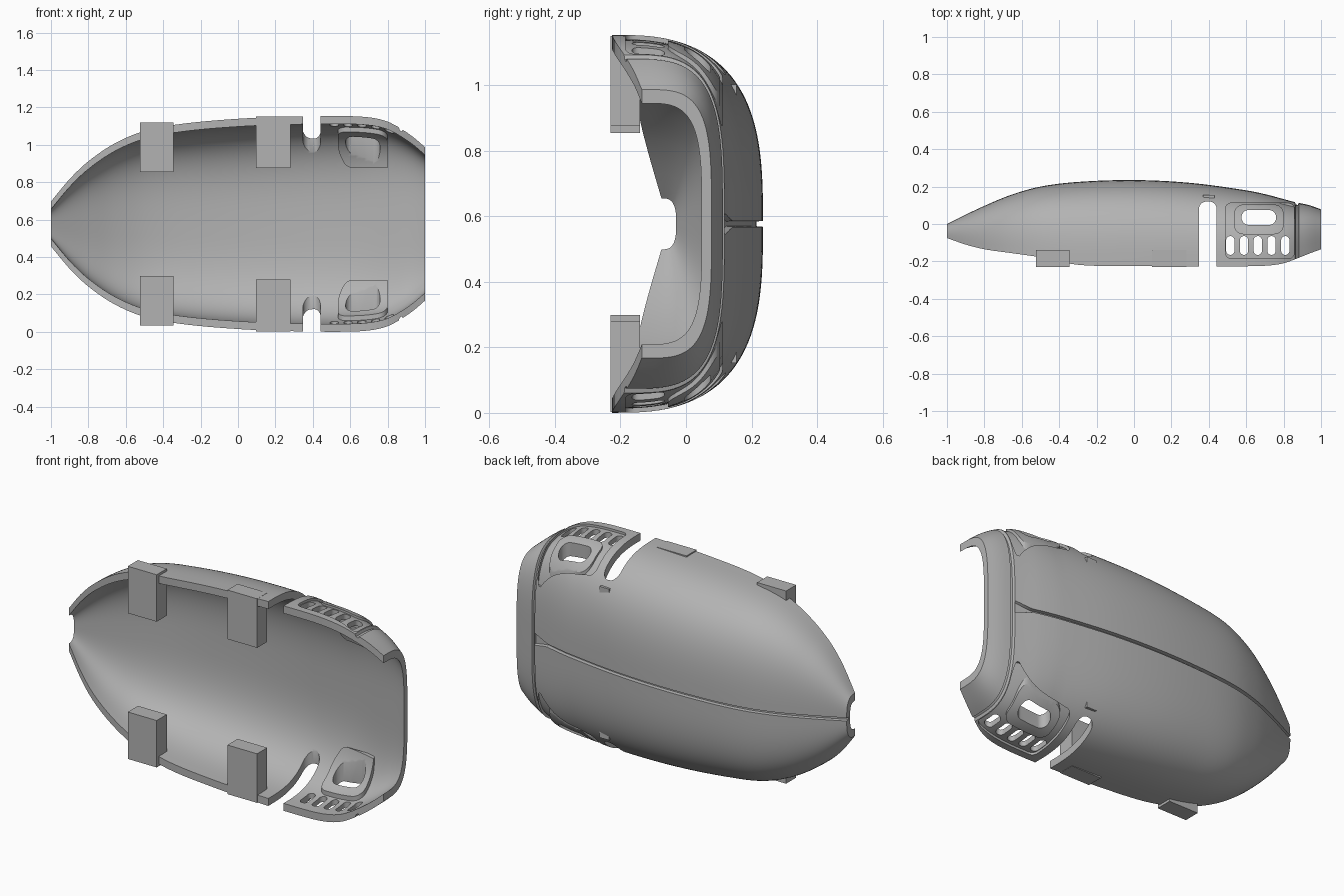
import bpy, bmesh, math

default = bpy.data.objects.get("Cube")
if default:
    bpy.data.objects.remove(default, do_unlink=True)

grey = bpy.data.materials.new("plain_grey")
grey.use_nodes = True
grey.diffuse_color = (0.45, 0.45, 0.45, 1)
grey.node_tree.nodes["Principled BSDF"].inputs["Base Color"].default_value = (0.45, 0.45, 0.45, 1)

MID = 0.577          # height of the symmetry plane
SIDE_STEPS = 64      # points around half a section

# Hull stations: position, half height, back edge, front edge
STATIONS = [
    (-1, .12, 0, -.075), (-.9, .24, .05, -.11), (-.8, .335, .097, -.135),
    (-.66, .43, .155, -.155), (-.5, .497, .2, -.178), (-.3, .535, .225, -.218),
    (0, .562, .235, -.225), (.3, .574, .22, -.226), (.6, .576, .18, -.226),
    (.72, .567, .155, -.222), (.8, .547, .133, -.21), (.87, .51, .115, -.185),
    (.94, .462, .1, -.157), (1, .41, .078, -.135),
]


def slope(i, k):
    a, b = STATIONS[max(i - 1, 0)], STATIONS[min(i + 1, len(STATIONS) - 1)]
    return (b[k] - a[k]) / (b[0] - a[0])


def hull(x):
    """Smoothly interpolated half height, back and front at x."""
    i = 0
    while i < len(STATIONS) - 2 and x > STATIONS[i + 1][0]:
        i += 1
    p, q = STATIONS[i], STATIONS[i + 1]
    w = q[0] - p[0]
    t = min(max((x - p[0]) / w, 0), 1)
    s = t * t * (3 - 2 * t)
    ease_in, ease_out = t * (1 - t) ** 2 * w, t * t * (t - 1) * w
    return [p[k] + (q[k] - p[k]) * s + ease_in * slope(i, k) + ease_out * slope(i + 1, k)
            for k in (1, 2, 3)]


def section(x, inset_z, inset_y):
    """Half superellipse, open toward the front."""
    half, back, front = hull(x)
    power = 2 / (3 + max(0, x - .6) * 2)
    pts = []
    for j in range(SIDE_STEPS + 1):
        a = math.pi * j / SIDE_STEPS
        c, s = math.cos(a), max(math.sin(a), 0)
        if j == SIDE_STEPS:
            s = 0
        z = math.copysign(abs(c) ** power, c) * (half - inset_z)
        pts.append((x, front + (back - inset_y - front) * s ** power, MID + z))
    return pts


def finish(name, bm):
    bmesh.ops.recalc_face_normals(bm, faces=bm.faces)
    mesh = bpy.data.meshes.new(name)
    bm.to_mesh(mesh)
    bm.free()
    mesh.materials.append(grey)
    obj = bpy.data.objects.new(name, mesh)
    bpy.context.collection.objects.link(obj)
    return obj


def loft(name, rings):
    """Skin closed rings; each ring folds back on itself, so ends cap with quads."""
    bm = bmesh.new()
    rows = [[bm.verts.new(p) for p in ring] for ring in rings]
    n = len(rows[0])
    for a, b in zip(rows, rows[1:]):
        for j in range(n):
            k = (j + 1) % n
            bm.faces.new((a[j], a[k], b[k], b[j]))
    for row in (rows[0], rows[-1]):
        for j in range(n // 2 - 1):
            bm.faces.new((row[j], row[j + 1], row[n - 2 - j], row[n - 1 - j]))
    return finish(name, bm)


def skin(name, xs, outer, inner_z, inner_y):
    return loft(name, [section(x, outer(x), outer(x)) + section(x, inner_z, inner_y)[::-1]
                       for x in xs])


def box(name, x, y, z):
    bm = bmesh.new()
    bmesh.ops.create_cube(bm, size=1)
    for v in bm.verts:
        for axis, span in enumerate((x, y, z)):
            v.co[axis] = span[0] if v.co[axis] < 0 else span[1]
    return finish(name, bm)


def rounded_prisms(name, x0, x1, y0, y1, radius):
    """Rounded rectangle seen from above, extruded through the top and bottom walls."""
    bm = bmesh.new()
    outline = []
    corners = ((x1, y1, -1, -1), (x0, y1, 1, -1), (x0, y0, 1, 1), (x1, y0, -1, 1))
    for quarter, (cx, cy, sx, sy) in enumerate(corners):
        for j in range(9):
            a = math.pi / 2 * (quarter + j / 8)
            outline.append((cx + radius * (sx + math.cos(a)), cy + radius * (sy + math.sin(a))))
    for side in (1, -1):
        face = bm.faces.new([bm.verts.new((x, y, MID + side * .3)) for x, y in outline])
        ext = bmesh.ops.extrude_face_region(bm, geom=[face], use_keep_orig=True)
        for v in ext["geom"]:
            if isinstance(v, bmesh.types.BMVert):
                v.co.z = MID + side * .8
    return finish(name, bm)


def boolean(target, cutter, operation="DIFFERENCE"):
    mod = target.modifiers.new("cut", "BOOLEAN")
    mod.operation, mod.solver, mod.object = operation, "EXACT", cutter
    bpy.context.view_layer.objects.active = target
    bpy.ops.object.modifier_apply(modifier=mod.name)
    bpy.data.objects.remove(cutter, do_unlink=True)


# Main shell with a seam in front of the end collar
SEAM = (.86, .865, .876, .881)
xs = sorted([-1 + 2 * i / 64 for i in range(65) if not .85 < -1 + 2 * i / 64 < .89] + list(SEAM))
shell = skin("shell", xs, lambda x: .012 if x in SEAM[1:3] else 0, .042, .03)

# Groove along the spine, flaring out near the collar
rings = []
for i in range(61):
    x = -1.02 + 1.88 * i / 60
    back = hull(x)[1]
    half = .012 + max(0, x - .77) * .4
    floor = back - .02 + max(0, x - .77) * .1
    rings.append([(x, floor, MID - half * .6), (x, back + .03, MID - half),
                  (x, back + .03, MID + half), (x, floor, MID + half * .6)])
boolean(shell, loft("groove_cutter", rings))

# Arched notches in the side walls
boolean(shell, rounded_prisms("notch_cutter", .347, .442, -.4, .12, .04))

# Recessed vent panels
vent_xs = [.45 + .45 * i / 20 for i in range(21)]
recess = skin("recess_cutter", vent_xs, lambda x: -.05, .013, .013)
boolean(recess, rounded_prisms("panel_outline", .49, .856, -.185, .112, .03), "INTERSECT")
boolean(shell, recess)
for i in range(5):
    x = .515 + .0735 * i
    boolean(shell, rounded_prisms("slot_cutter", x - .022, x + .022, -.165, -.065, .021))
boolean(shell, rounded_prisms("opening_cutter", .555, .78, -.03, .09, .05))

# Raised surrounds of the large vent openings
surround = skin("vent_surround", vent_xs, lambda x: .002, .065, .05)
boolean(surround, rounded_prisms("surround_outline", .535, .8, -.055, .104, .05), "INTERSECT")
boolean(surround, rounded_prisms("surround_opening", .575, .76, -.005, .075, .039))

parts = [shell, surround]

# Mounting blocks with blind screw holes, and small clips above the notches
for side, word in ((1, "upper"), (-1, "lower")):
    for end, x0, x1, inner, outer, hole in (("tip", -.525, -.345, .278, .542, -.43),
                                            ("collar", .095, .28, .298, .574, .19)):
        z = sorted((MID + side * inner, MID + side * outer))
        block = box(f"{word}_{end}_mounting_block", (x0, x1), (-.23, -.14), z)
        bm = bmesh.new()
        bmesh.ops.create_cone(bm, cap_ends=True, segments=24, radius1=.023, radius2=.023, depth=.12)
        for v in bm.verts:
            v.co = (hole + v.co.x, -.23 + v.co.z, MID + side * .338 + v.co.y)
        boolean(block, finish("screw_hole_cutter", bm))
        parts.append(block)
    clip_z = sorted((MID + side * .36, MID + side * .425))
    parts.append(box(f"{word}_notch_clip", (.37, .43), (.138, .154), clip_z))

# Smooth curved surfaces, keep hard edges
bpy.ops.object.select_all(action="DESELECT")
for part in parts:
    part.select_set(True)
bpy.context.view_layer.objects.active = shell
bpy.ops.object.shade_smooth_by_angle(angle=math.radians(30))
